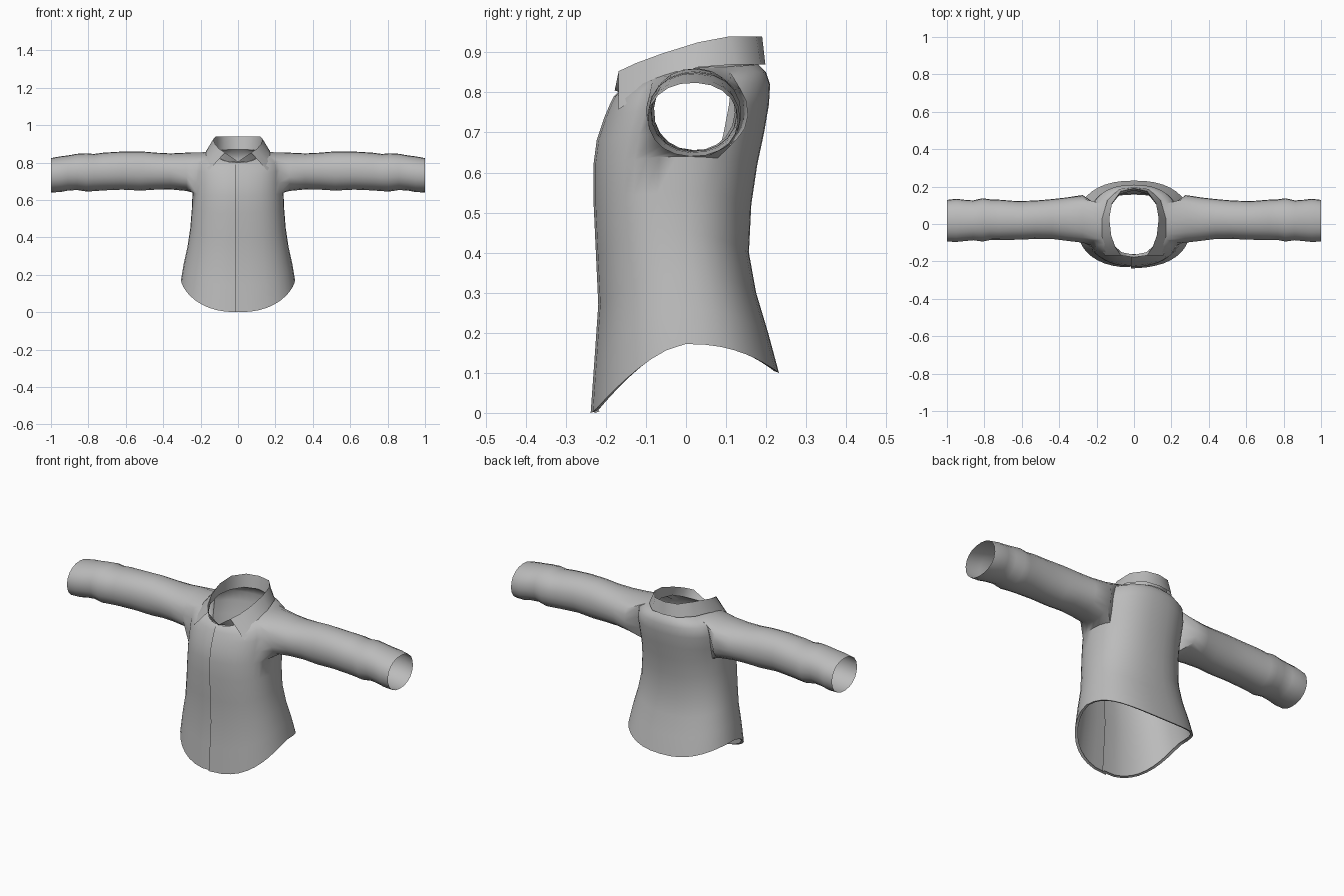
import bpy, bmesh, math
from mathutils import Vector

if "Cube" in bpy.data.objects:
    bpy.data.objects.remove(bpy.data.objects["Cube"])

cloth = bpy.data.materials.new("grey cloth")
cloth.diffuse_color = (0.5, 0.5, 0.5, 1)
cloth.use_nodes = True
cloth.node_tree.nodes["Principled BSDF"].inputs["Base Color"].default_value = cloth.diffuse_color


def finish(name, bm, angle=40):
    bmesh.ops.remove_doubles(bm, verts=bm.verts[:], dist=0.0005)
    bmesh.ops.recalc_face_normals(bm, faces=bm.faces[:])
    me = bpy.data.meshes.new(name)
    bm.to_mesh(me)
    bm.free()
    me.materials.append(cloth)
    me.shade_smooth()
    me.set_sharp_from_angle(angle=math.radians(angle))
    ob = bpy.data.objects.new(name, me)
    bpy.context.collection.objects.link(ob)
    return ob


# torso rings: front z, side z, back z, half width, front y, back y
RINGS = [
    (0.00, .172, .10, .305, -.233, .232),
    (0.14, .26, .20, .290, -.223, .205),
    (0.27, .35, .30, .270, -.214, .175),
    (0.40, .45, .40, .255, -.220, .157),
    (0.53, .55, .52, .247, -.226, .163),
    (0.62, .64, .62, .243, -.226, .178),
    (0.68, .70, .70, .243, -.218, .195),
    (0.735, .77, .77, .245, -.200, .207),
    (0.77, .83, .82, .235, -.185, .210),
    (0.79, .855, .85, .190, -.175, .200),
    (0.80, .862, .87, .135, -.165, .180),
]
COLS = 40


def spow(v, p):
    return math.copysign(abs(v) ** p, v)


def torso_point(ring, phi):
    zf, zs, zb, hx, yf, yb = ring
    c, s = math.cos(phi), math.sin(phi)
    z = zs + (zf - zs) * c ** 1.3 if c > 0 else zs + (zb - zs) * c * c
    mid, half = (yf + yb) / 2, (yb - yf) / 2
    return Vector((hx * spow(s, .85), mid - half * spow(c, .85), z))


# torso, open down the front with one edge lapping over the other
bm = bmesh.new()
grid = []
for ring in RINGS:
    row = [torso_point(ring, 2 * math.pi * i / COLS) for i in range(COLS + 1)]
    row[0] += Vector((-.016, -.005, 0))
    row[1] += Vector((0, -.002, 0))
    row[COLS] += Vector((.012, .006, 0))
    grid.append([bm.verts.new(p) for p in row])

# hem lip turned inward
lip = [bm.verts.new((v.co.x * .95, v.co.y * .95, v.co.z + .004)) for v in grid[0]]
for i in range(COLS):
    bm.faces.new((lip[i], lip[i + 1], grid[0][i + 1], grid[0][i]))

LO, HI, REACH = 5, 9, 3          # armhole extent in rings and columns
for r in range(len(RINGS) - 1):
    for i in range(COLS):
        armhole = LO <= r < HI and any(a - REACH <= i < a + REACH for a in (10, 30))
        if not armhole:
            bm.faces.new((grid[r][i], grid[r][i + 1], grid[r + 1][i + 1], grid[r + 1][i]))

# sleeves grown from the armholes: x, bottom z, top z, front y, back y
SLEEVE = [
    (.275, .648, .853, -.100, .155),
    (.36, .656, .849, -.090, .142),
    (.44, .655, .853, -.080, .133),
    (.52, .650, .860, -.080, .126),
    (.62, .655, .859, -.084, .122),
    (.72, .651, .853, -.086, .130),
    (.77, .647, .846, -.086, .132),
    (.81, .645, .850, -.094, .138),
    (.86, .653, .847, -.087, .126),
    (.91, .650, .838, -.092, .130),
    (.95, .642, .833, -.096, .135),
    (1.0, .640, .824, -.094, .129),
]
for side, a in ((1, 10), (-1, 30)):
    cols = list(range(a - REACH, a + REACH + 1))
    loop = [grid[LO][i] for i in cols]
    loop += [grid[r][cols[-1]] for r in range(LO + 1, HI)]
    loop += [grid[HI][i] for i in reversed(cols)]
    loop += [grid[r][cols[0]] for r in range(HI - 1, LO, -1)]
    angles = [math.atan2((v.co.z - .75) / .11, (v.co.y - .01) / .12) for v in loop]
    n = len(loop)
    # spread the ring evenly while keeping its winding direction
    turn = 1 if math.sin(angles[1] - angles[0]) > 0 else -1
    start = sum((math.remainder(angles[k] - turn * 2 * math.pi * k / n - angles[0], 2 * math.pi)
                 for k in range(n))) / n + angles[0]
    for x, z0, z1, y0, y1 in SLEEVE:
        new = []
        for k in range(n):
            t = start + turn * 2 * math.pi * k / n
            new.append(bm.verts.new((side * x, (y0 + y1) / 2 + (y1 - y0) / 2 * spow(math.cos(t), .93),
                                     (z0 + z1) / 2 + (z1 - z0) / 2 * spow(math.sin(t), .93))))
        for k in range(n):
            m = (k + 1) % n
            bm.faces.new((loop[k], loop[m], new[m], new[k]))
        loop = new
finish("shirt_body", bm, 50)

# collar: fold line and leaf edge, from centre back to the front
FOLD = [(0, .19, .94), (.07, .175, .94), (.118, .11, .94), (.132, .03, .925),
        (.122, -.06, .897), (.1, -.125, .873), (.07, -.168, .853), (0, -.178, .805)]
LEAF = [(0, .198, .87), (.08, .187, .87), (.143, .125, .87), (.17, .03, .863),
        (.182, -.065, .828), (.176, -.13, .785), (.157, -.168, .757)]
NECK = [math.radians(d) for d in (180, 150, 120, 95, 70, 45, 25, 0)]


def strip(bm, top, bottom, sx):
    rows = []
    for t in (0, .5, 1):
        rows.append([bm.verts.new((sx * p.x, p.y, p.z)) for p in
                     (Vector(a).lerp(Vector(b), t) for a, b in zip(top, bottom))])
    for up, low in zip(rows, rows[1:]):
        for k in range(len(up) - 1):
            bm.faces.new((up[k], up[k + 1], low[k + 1], low[k]))


neck_line = [torso_point(RINGS[-1], p) for p in NECK]
for name, top, bottom in (("collar_stand", FOLD, neck_line), ("collar_leaf", FOLD[:7], LEAF)):
    bm = bmesh.new()
    for sx in (1, -1):
        strip(bm, top, bottom, sx)
    finish(name, bm, 60)
